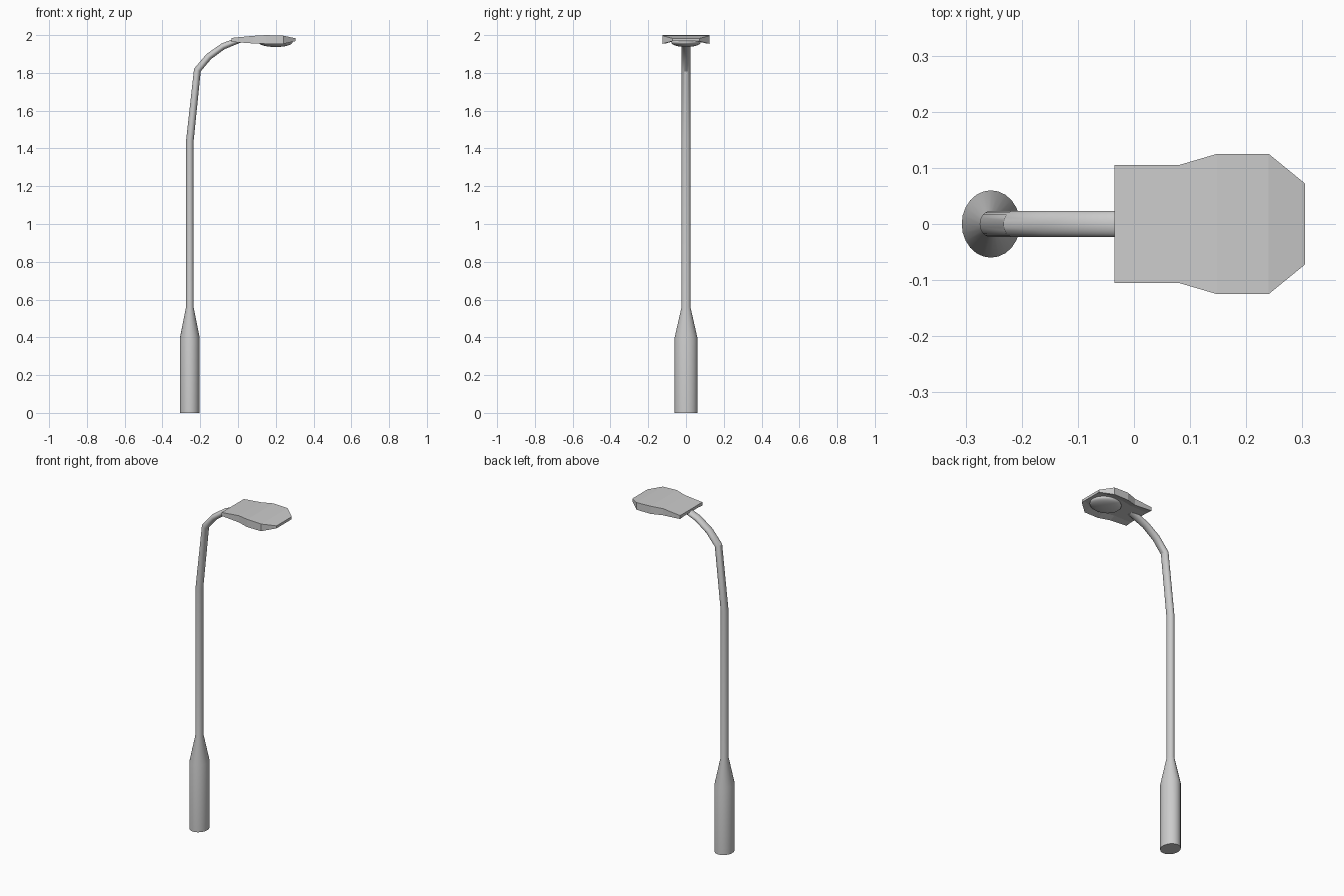
import bpy, bmesh, math
from mathutils import Vector

if "Cube" in bpy.data.objects:
    bpy.data.objects.remove(bpy.data.objects["Cube"])


def finish(name, bm, smooth=None):
    bmesh.ops.recalc_face_normals(bm, faces=bm.faces[:])
    me = bpy.data.meshes.new(name)
    bm.to_mesh(me)
    bm.free()
    ob = bpy.data.objects.new(name, me)
    bpy.context.collection.objects.link(ob)
    if smooth:
        bpy.ops.object.select_all(action='DESELECT')
        ob.select_set(True)
        bpy.context.view_layer.objects.active = ob
        bpy.ops.object.shade_smooth_by_angle(angle=math.radians(smooth))
    return ob


def loft(name, rings, smooth=None):
    """Join equal-sized rings of points with quads and cap both ends."""
    bm = bmesh.new()
    vr = [[bm.verts.new(p) for p in r] for r in rings]
    n = len(vr[0])
    for a, b in zip(vr, vr[1:]):
        for i in range(n):
            j = (i + 1) % n
            bm.faces.new((a[i], a[j], b[j], b[i]))
    bm.faces.new(vr[0])
    bm.faces.new(vr[-1])
    return finish(name, bm, smooth)


# Pole and curved arm: x, z, half thickness in plane, half width in y
path = [(-0.255, 0, 0.052, 0.06), (-0.255, 0.40, 0.052, 0.06),
        (-0.255, 0.56, 0.02, 0.0235), (-0.255, 1.44, 0.02, 0.0235),
        (-0.215, 1.815, 0.019, 0.0235), (-0.155, 1.886, 0.018, 0.0235),
        (-0.08, 1.94, 0.017, 0.0235), (0.0, 1.972, 0.016, 0.0235),
        (0.03, 1.977, 0.012, 0.0235)]
SIDES = 24
rings = []
for k, (x, z, rx, ry) in enumerate(path):
    p = Vector((x, 0, z))
    a, b = path[max(k - 1, 0)], path[min(k + 1, len(path) - 1)]
    d_in = Vector((x - a[0], 0, z - a[1])).normalized()
    d_out = Vector((b[0] - x, 0, b[1] - z)).normalized()
    t = (d_in + d_out).normalized()
    side = Vector((t.z, 0, -t.x))
    rings.append([p + side * rx * math.cos(2 * math.pi * i / SIDES)
                  + Vector((0, ry * math.sin(2 * math.pi * i / SIDES), 0))
                  for i in range(SIDES)])
loft("pole_and_arm", rings, 30)

# Lamp head: x, half width, top z, rim bottom z; underside slightly hollow
head = [(-0.035, 0.105, 1.985, 1.964), (0.08, 0.105, 1.996, 1.956),
        (0.148, 0.125, 2.0, 1.954), (0.24, 0.125, 1.997, 1.954),
        (0.305, 0.072, 1.983, 1.968)]
rings = []
for x, w, top, low in head:
    mid = max(low, 1.968)
    rings.append([(x, -w, top), (x, w, top), (x, w, low), (x, w * 0.65, mid),
                  (x, -w * 0.65, mid), (x, -w, low)])
loft("lamp_head", rings)

# Domed lens under the head
bm = bmesh.new()
bmesh.ops.create_uvsphere(bm, u_segments=32, v_segments=16, radius=1)
bmesh.ops.bisect_plane(bm, geom=bm.verts[:] + bm.edges[:] + bm.faces[:],
                       plane_co=(0, 0, 0.3), plane_no=(0, 0, 1), clear_outer=True)
for v in bm.verts:
    v.co = Vector((0.199 + v.co.x * 0.09, v.co.y * 0.078, 1.962 + v.co.z * 0.025))
finish("lamp_lens", bm, 40)
